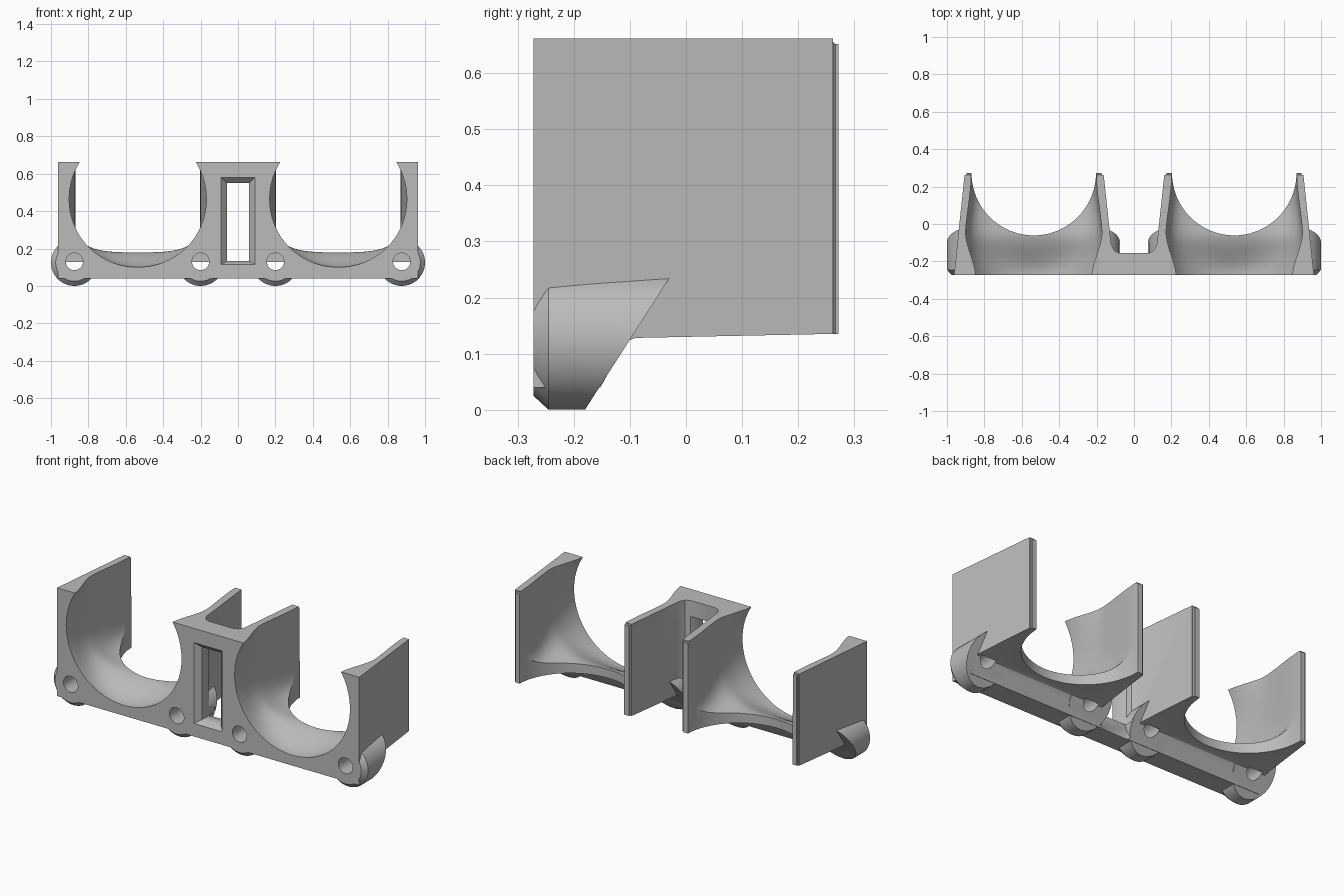
import bpy, bmesh, math

cube = bpy.data.objects.get("Cube")
if cube:
    bpy.data.objects.remove(cube, do_unlink=True)

FRONT, BACK, TOP = -0.272, 0.272, 0.662
BAY_X, BAY_Z, BAY_R = 0.536, 0.465, 0.367

grey = bpy.data.materials.new("light grey plastic")
grey.use_nodes = True
colour = (0.5, 0.5, 0.5, 1)
grey.diffuse_color = colour
grey.node_tree.nodes["Principled BSDF"].inputs["Base Color"].default_value = colour


def loft(name, rings):
    """Closed solid through rings that all have the same point count."""
    bm = bmesh.new()
    loops = [[bm.verts.new(p) for p in ring] for ring in rings]
    n = len(loops[0])
    for a, b in zip(loops, loops[1:]):
        for i in range(n):
            j = (i + 1) % n
            bm.faces.new((a[i], a[j], b[j], b[i]))
    bm.faces.new(loops[0])
    bm.faces.new(loops[-1])
    bmesh.ops.recalc_face_normals(bm, faces=bm.faces)
    mesh = bpy.data.meshes.new(name)
    bm.to_mesh(mesh)
    bm.free()
    mesh.materials.append(grey)
    obj = bpy.data.objects.new(name, mesh)
    bpy.context.collection.objects.link(obj)
    return obj


def combine(target, tool, operation):
    mod = target.modifiers.new("combine", "BOOLEAN")
    mod.object, mod.operation, mod.solver = tool, operation, "EXACT"
    bpy.context.view_layer.objects.active = target
    bpy.ops.object.modifier_apply(modifier=mod.name)
    bpy.data.objects.remove(tool, do_unlink=True)


def ring_xz(x, z, r, y, n=48):
    angles = [math.tau * i / n for i in range(n)]
    return [(x + r * math.cos(a), y, z + r * math.sin(a)) for a in angles]


def ease(y, start, end):
    t = min(max((y - start) / (end - start), 0), 1)
    return t * t * (3 - 2 * t)


# Body block: centre plate with two bays that taper towards the back
half = [(0.08, -0.155), (0.105, -0.143), (0.122, -0.11), (0.163, BACK),
        (0.905, BACK), (0.962, FRONT)]
plan = half + [(-x, y) for x, y in reversed(half)]
body = loft("double_cradle_mount", [[(x, y, z) for x, y in plan] for z in (0.04, TOP)])

# Rounded rear edges
bm = bmesh.new()
bm.from_mesh(body.data)
rear = [e for e in bm.edges if all(v.co.y > 0.2 for v in e.verts)]
bmesh.ops.bevel(bm, geom=rear, offset=0.01, segments=3, affect="EDGES")
bm.to_mesh(body.data)
bm.free()

# Sloped relief under the floors
relief = [(-0.1578, 0.03), (-0.115, 0.108), (-0.105, 0.122), (-0.09, 0.128),
          (0.4, 0.138), (0.4, 0.03)]
combine(body, loft("relief", [[(x, y, z) for y, z in relief] for x in (-1.2, 1.2)]),
        "DIFFERENCE")

# Screw bosses with a chamfered front and a slanted back
BOSSES = (-0.875, -0.2, 0.2, 0.875)
for x in BOSSES:
    back = [(px, -0.18 + pz / 1.56, pz) for px, _, pz in ring_xz(x, 0.125, 0.125, 0)]
    boss = loft("boss", [ring_xz(x, 0.125, 0.1, FRONT), ring_xz(x, 0.125, 0.125, -0.245), back])
    combine(body, boss, "UNION")


def bay_section(side, y):
    """Round at the front, turning into a square-bottomed channel."""
    t = ease(y, FRONT - 0.02, -0.03)
    width = BAY_R - 0.033 * ease(y, -0.1, BACK)
    floor = 0.1 + 0.08 * ease(y, FRONT, -0.04)
    power = 2 + 1.2 * t + 2.3 * ease(y, -0.1, 0.15)
    right = []
    for i in range(6):
        z = 0.705 - (0.705 - BAY_Z) * i / 6
        arc = math.sqrt(BAY_R ** 2 - (z - BAY_Z) ** 2)
        right.append((arc + (width - arc) * t, z))
    for i in range(20):
        a = math.pi / 2 * i / 20
        right.append((width * math.cos(a) ** (2 / power),
                      BAY_Z - (BAY_Z - floor) * math.sin(a) ** (2 / power)))
    left = [(-x, z) for x, z in reversed(right)]
    return [(side * BAY_X + x, y, z) for x, z in right + [(0, floor)] + left]


# Bay hollows, and the round scoop that opens each floor to the back
steps = [FRONT - 0.02 + 0.6 * i / 30 for i in range(31)]
for side in (-1, 1):
    combine(body, loft("hollow", [bay_section(side, y) for y in steps]), "DIFFERENCE")
    scoop = []
    for z in (-0.1, 0.5):
        arc = [math.pi + math.pi * i / 40 for i in range(41)]
        pts = [(side * BAY_X + 0.333 * math.cos(a), 0.274 + 0.335 * math.sin(a), z) for a in arc]
        ends = [(side * BAY_X + 0.333, 0.4, z), (side * BAY_X - 0.333, 0.4, z)]
        scoop.append(pts + ends)
    combine(body, loft("scoop", scoop), "DIFFERENCE")

# Screw holes
for x in BOSSES:
    hole = loft("hole", [ring_xz(x, 0.13, 0.046, y, 32) for y in (-0.3, -0.09)])
    combine(body, hole, "DIFFERENCE")


# Window through the centre plate, flared on both faces
def window_ring(grow, y):
    x, low, high = 0.06 + grow, 0.133 - grow * 0.6, 0.55 + grow
    return [(-x, y, low), (x, y, low), (x, y, high), (-x, y, high)]


profile = ((0.03, -0.3), (0.03, FRONT), (0, -0.24), (0, -0.19), (0.02, -0.155), (0.02, -0.1))
combine(body, loft("window", [window_ring(g, y) for g, y in profile]), "DIFFERENCE")

# Smooth curves with crisp edges
bpy.ops.object.select_all(action="DESELECT")
body.select_set(True)
bpy.context.view_layer.objects.active = body
bpy.ops.object.shade_smooth_by_angle(angle=math.radians(30))
